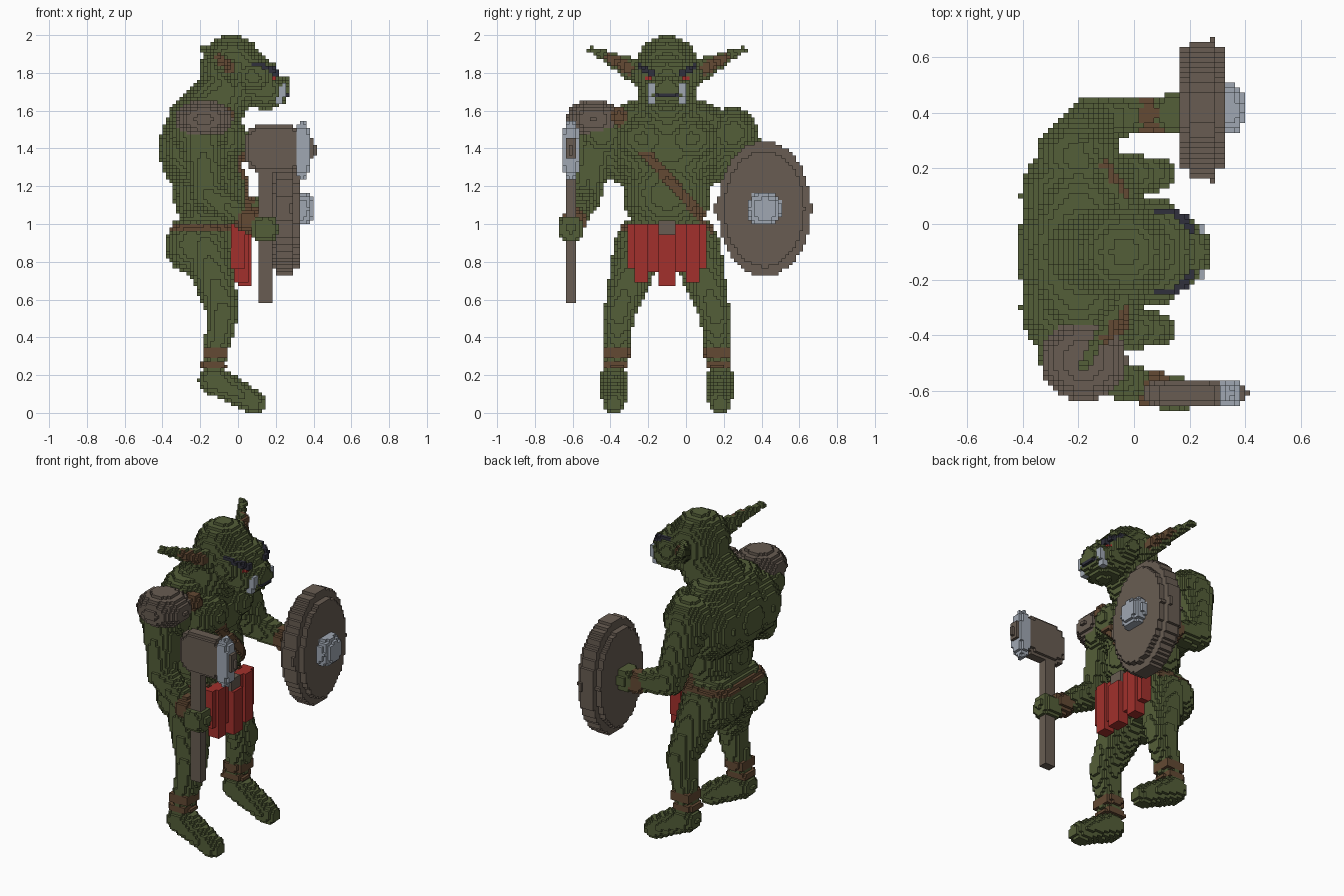
import bpy, bmesh, math
from mathutils import Vector

if "Cube" in bpy.data.objects:
    bpy.data.objects.remove(bpy.data.objects["Cube"])

H = 2 / 110          # block size
MID = -0.1           # y of the body's own centre plane
grid = {}            # (i, j, k) -> (part, colour)

COLOURS = {
    "green_skin": (0.088, 0.112, 0.04), "wood": (0.138, 0.108, 0.085),
    "leather": (0.125, 0.067, 0.033), "red_cloth": (0.36, 0.03, 0.025),
    "pale_metal": (0.35, 0.39, 0.45), "dark_face": (0.03, 0.03, 0.045),
}
NAMES = list(COLOURS)
mats = {}
for name, c in COLOURS.items():
    m = bpy.data.materials.new(name)
    m.use_nodes = True
    m.diffuse_color = (*c, 1)
    bsdf = m.node_tree.nodes["Principled BSDF"]
    bsdf.inputs["Base Color"].default_value = (*c, 1)
    bsdf.inputs["Roughness"].default_value = 0.9
    mats[name] = m


def centre(cell):
    return tuple((a + 0.5) * H for a in cell)


def fill(part, colour, lo, hi, inside):
    """Set every block inside a shape, given the shape's bounds."""
    r = [range(math.floor(a / H), math.floor(b / H) + 1) for a, b in zip(lo, hi)]
    for i in r[0]:
        for j in r[1]:
            for k in r[2]:
                if k >= 0 and inside(*centre((i, j, k))):
                    grid[i, j, k] = (part, colour)


def ball(part, colour, c, r, power=2):
    """Ellipsoid; a higher power makes it boxier."""
    fill(part, colour, [a - b for a, b in zip(c, r)], [a + b for a, b in zip(c, r)],
         lambda *p: sum(abs((a - b) / s) ** power for a, b, s in zip(p, c, r)) <= 1)


def limb(part, colour, p, q, r1, r2):
    """Tapered rod with round ends."""
    p, q = Vector(p), Vector(q)
    d = q - p
    R = max(r1, r2)

    def inside(*v):
        w = Vector(v) - p
        t = max(0, min(1, w.dot(d) / d.length_squared))
        return (w - d * t).length <= r1 + (r2 - r1) * t
    fill(part, colour, [min(a, b) - R for a, b in zip(p, q)],
         [max(a, b) + R for a, b in zip(p, q)], inside)


def box(part, colour, lo, hi):
    fill(part, colour, lo, hi, lambda *p: all(a <= v <= b for a, v, b in zip(lo, p, hi)))


def paint(parts, colour, rule, raised=(0, 0, 0)):
    """Recolour blocks by a rule and optionally thicken them by one block."""
    for cell, (part, _) in list(grid.items()):
        if part in parts and rule(*centre(cell)):
            grid[cell] = (part, colour)
            up = tuple(a + b for a, b in zip(cell, raised))
            if up not in grid:
                grid[up] = (part, colour)


SKIN = "green_skin"
SIDES = ((1, "left"), (-1, "right"))

# Torso: ribs, trapezius, neck, belly, pelvis, then paired muscles
T = "torso"
ball(T, SKIN, (-0.2, MID, 1.4), (0.22, 0.31, 0.25))
ball(T, SKIN, (-0.2, MID, 1.56), (0.17, 0.3, 0.12))
limb(T, SKIN, (-0.18, MID, 1.55), (-0.05, MID, 1.72), 0.17, 0.15)
ball(T, SKIN, (-0.15, MID, 1.16), (0.19, 0.235, 0.24))
ball(T, SKIN, (-0.17, MID, 0.93), (0.19, 0.26, 0.15))
for s, side in SIDES:
    ball(T, SKIN, (-0.25, MID + s * 0.2, 1.4), (0.16, 0.18, 0.2))
    ball(T, SKIN, (-0.07, MID + s * 0.13, 1.45), (0.12, 0.14, 0.12))
    ball(T, SKIN, (-0.2, MID + s * 0.35, 1.48), (0.15, 0.13, 0.14))
    ball(T, SKIN, (-0.24, MID + s * 0.12, 0.89), (0.145, 0.15, 0.16))

# Legs standing on raised heels
for s, side in SIDES:
    L = side + "_leg"
    y = lambda v: MID + s * v
    limb(L, SKIN, (-0.17, y(0.15), 0.87), (-0.08, y(0.25), 0.54), 0.135, 0.085)
    limb(L, SKIN, (-0.08, y(0.255), 0.53), (-0.125, y(0.27), 0.27), 0.085, 0.06)
    limb(side + "_foot", SKIN, (-0.13, y(0.28), 0.175), (0.08, y(0.28), 0.06), 0.08, 0.062)
    limb(side + "_foot", SKIN, (0.07, y(0.28), 0.055), (0.11, y(0.28), 0.045), 0.055, 0.045)
    ball(L, "leather", (-0.12, y(0.27), 0.32), (0.07, 0.073, 0.035), 4)
    ball(L, "leather", (-0.13, y(0.27), 0.25), (0.068, 0.07, 0.02), 4)

# Head with heavy jaw
ball("head", SKIN, (-0.03, MID, 1.82), (0.17, 0.17, 0.18))
ball("head", SKIN, (0.08, MID, 1.78), (0.135, 0.19, 0.115))
ball("head", SKIN, (0.14, MID, 1.71), (0.135, 0.14, 0.105))
ball("head", SKIN, (0.23, MID, 1.75), (0.05, 0.045, 0.035))

# Ears: flat tapering fans with leather-brown insides
for s, side in SIDES:
    for colour, dx, first, last, k in ((SKIN, 0, 0, 20, 1), ("leather", 0.018, 4, 13, 0.6)):
        for n in range(first, last + 1):
            t = n / 20
            ball(side + "_ear", colour,
                 (-0.03 - 0.15 * t + dx, MID + s * (0.15 + 0.255 * t), 1.8 + 0.125 * t),
                 (0.03 - 0.01 * t, 0.03 - 0.01 * t, k * (0.075 - 0.06 * t)))

# Face: brows, eyes, mouth and tusks
face = lambda y: abs(y - MID)
paint(["head"], "dark_face", lambda x, y, z: x > 0.08 and 0.07 < face(y) < 0.16
      and abs(z - 1.8 - (face(y) - 0.08) * 0.5) < 0.016, (1, 0, 0))
paint(["head"], "red_cloth", lambda x, y, z: x > 0.1 and 0.09 < face(y) < 0.125
      and 1.77 < z < 1.788)
paint(["head"], "dark_face", lambda x, y, z: x > 0.15 and face(y) < 0.07
      and 1.665 < z < 1.685)
for s, side in SIDES:
    y = MID + s * 0.083
    limb(side + "_tusk", "pale_metal", (0.215, y, 1.655), (0.245, y, 1.73), 0.024, 0.015)

# Arms: shoulder, elbow, wrist, hand
ARMS = {
    "left": ((-0.21, 0.27, 1.47), (-0.15, 0.375, 1.13), (0.06, 0.395, 1.08), (0.14, 0.4, 1.08)),
    "right": ((-0.2, -0.47, 1.47), (-0.16, -0.53, 1.15), (0.06, -0.59, 1.02), (0.14, -0.61, 0.975)),
}
for side, (a, b, c, d) in ARMS.items():
    limb(side + "_arm", SKIN, a, b, 0.115, 0.08)
    limb(side + "_arm", SKIN, b, c, 0.085, 0.055)
    limb(side + "_bracer", "leather", Vector(c) - Vector((0.01, 0, 0)),
         Vector(c) + Vector((0.02, 0, -0.01)), 0.068, 0.064)
    ball(side + "_hand", SKIN, d, (0.07, 0.065, 0.07), 3)

# Shoulder guard with its fastening
ball("shoulder_guard", "wood", (-0.18, -0.49, 1.555), (0.155, 0.145, 0.105))
ball("shoulder_guard", "leather", (-0.07, -0.355, 1.57), (0.05, 0.045, 0.055))

# Chest strap and belt
paint([T], "leather", lambda x, y, z: x > -0.12 and z < 1.38
      and abs((y + 0.2) * 0.36 + (z - 1.36) * 0.32) < 0.014, (1, 0, 0))
paint([T, "left_leg", "right_leg"], "leather", lambda x, y, z: 0.965 < z < 0.998)
box("buckle", "wood", (-0.02, MID - 0.04, 0.945), (0.055, MID + 0.04, 1.02))

# Loincloth strips: offset from centre, half width, bottom, front
box("loincloth", "red_cloth", (-0.05, MID - 0.17, 0.8), (0.01, MID + 0.17, 0.965))
for off, half, bottom, front in ((0, 0.04, 0.67, 0.072), (0.078, 0.03, 0.74, 0.045),
                                 (0.138, 0.037, 0.69, 0.06), (0.185, 0.02, 0.755, 0.03)):
    top = 0.945 if off == 0 else 1.0
    for s in (1, -1):
        box("loincloth", "red_cloth", (front - 0.075, MID + s * off - half, bottom),
            (front, MID + s * off + half, top))

# Hammer: handle, flat head, metal striking plate and stud
HY = -0.61
box("hammer_handle", "wood", (0.118, HY - 0.03, 0.58), (0.175, HY + 0.03, 1.3))
ball("hammer_head", "wood", (0.19, HY, 1.4), (0.15, 0.045, 0.125), 4)
ball("hammer_plate", "pale_metal", (0.34, HY, 1.39), (0.045, 0.052, 0.152), 2.5)
box("hammer_stud", "wood", (0.36, HY - 0.022, 1.345), (0.4, HY + 0.022, 1.45))
box("hammer_stud", "wood", (0.4, HY - 0.012, 1.37), (0.418, HY + 0.012, 1.42))

# Oval shield with thin rim and metal boss
SC = (0.24, 0.415, 1.08)
ball("shield", "wood", SC, (0.082, 0.242, 0.352), 2.0)
fill("shield", "wood", (0.18, 0.1, 0.6), (0.315, 0.75, 1.6),
     lambda x, y, z: math.hypot((y - SC[1]) / 0.247, (z - SC[2]) / 0.358)
     <= (1 if 0.2 < x < 0.3 else 0.86))
for s in (1, -1):
    box("shield_rim", "wood", (0.28, SC[1] + s * 0.25 - 0.012, 1.06),
        (0.298, SC[1] + s * 0.25 + 0.012, 1.1))
ball("shield_boss", "pale_metal", (0.32, SC[1], SC[2]), (0.08, 0.088, 0.085), 3)

# Turn the blocks of each part into an outer skin of square faces
QUADS = []
for axis in range(3):
    for sign in (0, 1):
        u, v = (axis + 1) % 3, (axis + 2) % 3
        loop = []
        for a, b in ((0, 0), (1, 0), (1, 1), (0, 1)):
            p = [0, 0, 0]
            p[axis], p[u], p[v] = sign, a, b
            loop.append(tuple(p))
        step = [0, 0, 0]
        step[axis] = 1 if sign else -1
        QUADS.append((tuple(step), loop if sign else loop[::-1]))

for part in sorted({p for p, _ in grid.values()}):
    bm = bmesh.new()
    corners = {}
    used = [n for n in NAMES if (part, n) in set(grid.values())]
    for cell, (owner, colour) in grid.items():
        if owner != part:
            continue
        for step, loop in QUADS:
            if tuple(a + b for a, b in zip(cell, step)) in grid:
                continue
            verts = []
            for o in loop:
                key = tuple(a + b for a, b in zip(cell, o))
                if key not in corners:
                    corners[key] = bm.verts.new([a * H for a in key])
                verts.append(corners[key])
            bm.faces.new(verts).material_index = used.index(colour)
    mesh = bpy.data.meshes.new(part)
    bm.to_mesh(mesh)
    bm.free()
    for n in used:
        mesh.materials.append(mats[n])
    bpy.context.collection.objects.link(bpy.data.objects.new(part, mesh))
